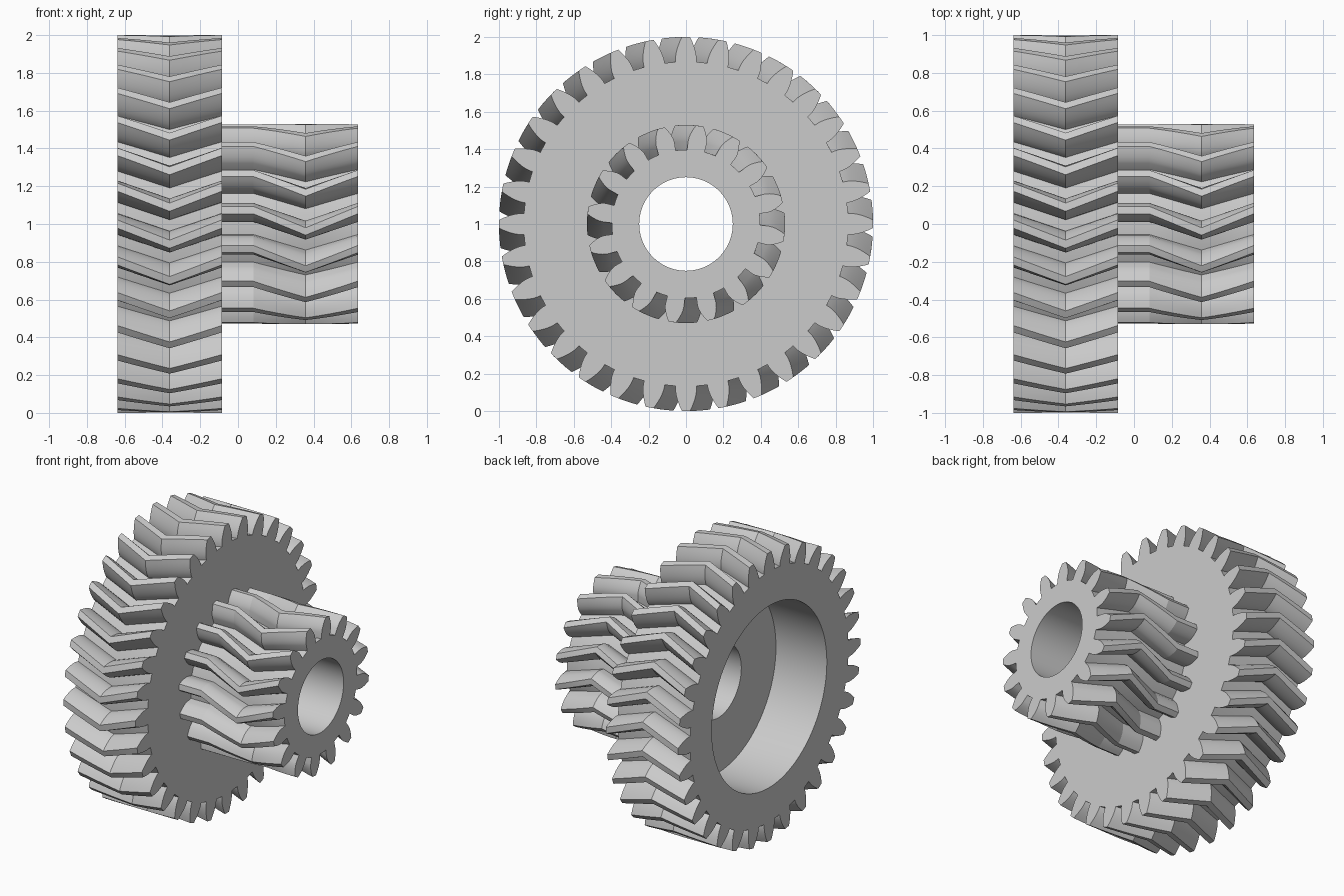
import bpy
import math

cube = bpy.data.objects.get("Cube")
if cube:
    bpy.data.objects.remove(cube, do_unlink=True)

MODULE = 2 / 34          # shared tooth size
PRESSURE = math.radians(20)
HELIX = math.radians(20)
HALF = 0.277             # half the width of a herringbone band
WEB_X = -0.085           # face where both gears meet

grey = bpy.data.materials.new("light_grey_metal")
grey.use_nodes = True
grey.diffuse_color = (0.6, 0.6, 0.6, 1)
grey.node_tree.nodes["Principled BSDF"].inputs["Base Color"].default_value = (0.6, 0.6, 0.6, 1)


def gear_outline(teeth):
    """Involute outline as (angle, radius) pairs, running counter-clockwise."""
    pitch = MODULE * teeth / 2
    tip, root = pitch + MODULE, pitch - 1.25 * MODULE
    base = pitch * math.cos(PRESSURE)

    def half_angle(r):
        a = math.acos(min(1, base / r))
        return math.pi / (2 * teeth) + math.tan(PRESSURE) - PRESSURE - math.tan(a) + a

    start = max(base, root)
    radii = [root] + [start + (tip - start) * k / 5 for k in range(6)]
    flank = [(half_angle(r), r) for r in radii]
    tooth = [(-a, r) for a, r in flank] + [(0, tip)] + [(a, r) for a, r in reversed(flank)]
    step = 2 * math.pi / teeth
    tooth.append((step / 2, root))
    return [(a + k * step, r) for k in range(teeth) for a, r in tooth]


def make_gear(name, teeth, middle, phase, stations, bores, closed):
    """Stack twisted outlines, then return through the bore rings."""
    outline = gear_outline(teeth)
    count = len(outline)
    twist = HALF * math.tan(HELIX) / (MODULE * teeth / 2)
    rings = []
    for x in stations:
        turn = phase + twist * max(0, 1 - abs(x - middle) / HALF)
        rings.append([(x, r * math.cos(a + turn), r * math.sin(a + turn)) for a, r in outline])
    first = outline[0][0] + phase
    for x, r in bores:
        angles = [first + 2 * math.pi * k / count for k in range(count)]
        rings.append([(x, r * math.cos(a), r * math.sin(a)) for a in angles])
    verts = [(x, y, z + 1) for ring in rings for x, y, z in ring]
    faces = []
    for i in range(len(rings) if closed else len(rings) - 1):
        p, q = i * count, (i + 1) % len(rings) * count
        for k in range(count):
            n = (k + 1) % count
            faces.append((p + k, p + n, q + n, q + k))
    mesh = bpy.data.meshes.new(name)
    mesh.from_pydata(verts, [], faces)
    mesh.materials.append(grey)
    obj = bpy.data.objects.new(name, mesh)
    bpy.context.collection.objects.link(obj)
    bpy.ops.object.select_all(action='DESELECT')
    obj.select_set(True)
    bpy.context.view_layer.objects.active = obj
    bpy.ops.object.shade_smooth_by_angle(angle=math.radians(16))
    return obj


def band(middle):
    return [middle + HALF * k / 4 for k in range(-4, 5)]


# Large herringbone wheel with a deep round recess in its outer side
wheel_mid = WEB_X - HALF
left = WEB_X - 2 * HALF
floor = left + 0.39
make_gear("large_gear", 32, wheel_mid, 0, band(wheel_mid),
          [(WEB_X, 0.25), (floor, 0.25), (floor, 0.63), (left, 0.63)], True)

# Small herringbone pinion with a straight-toothed neck against the wheel
pinion_mid = 0.358
stations = [WEB_X] + band(pinion_mid)
make_gear("small_pinion", 16, pinion_mid, math.radians(-8), stations,
          [(stations[-1], 0.25), (WEB_X, 0.25)], False)
